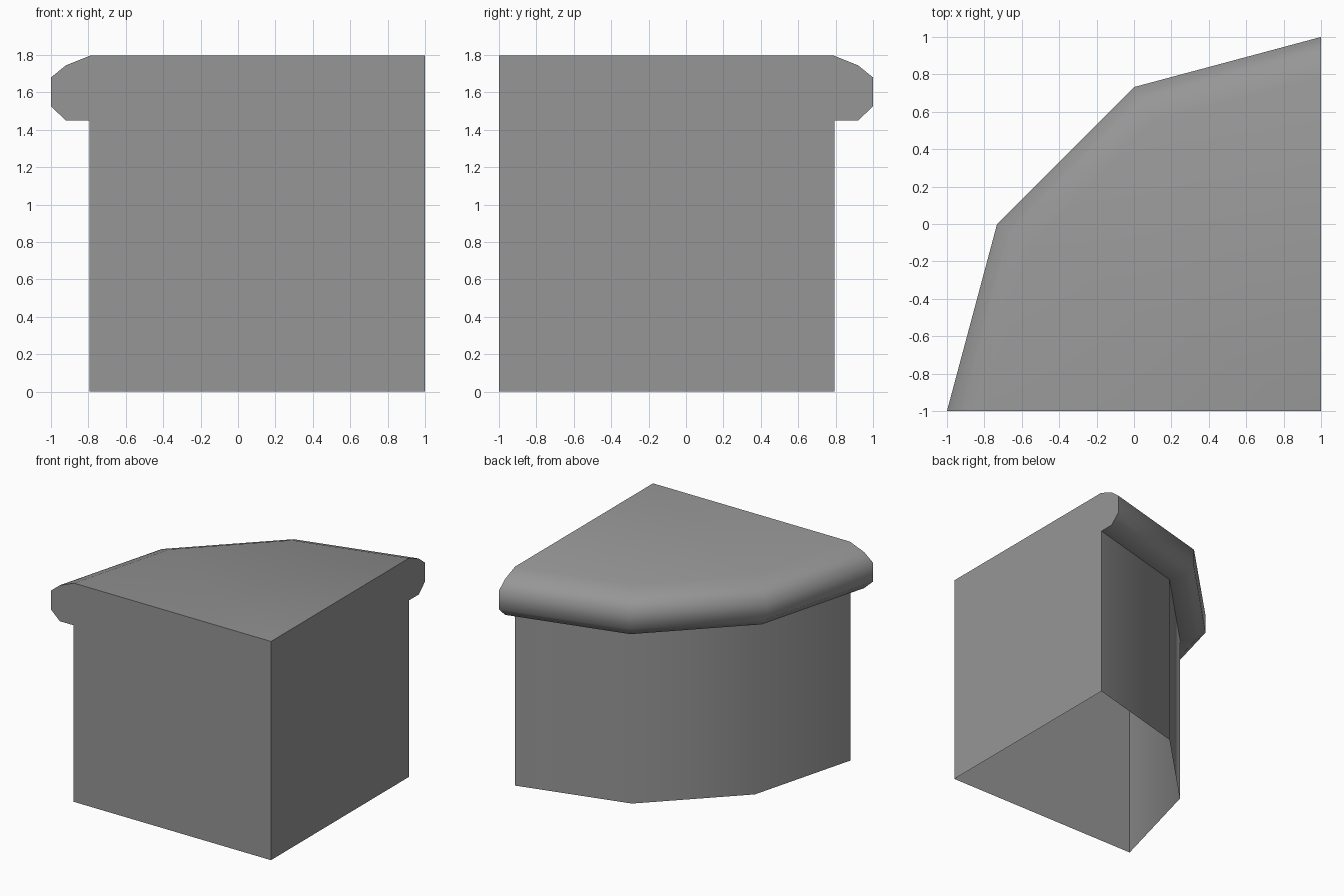
import bpy, bmesh
from math import radians
from mathutils import Vector, Matrix

cube = bpy.data.objects.get("Cube")
if cube:
    bpy.data.objects.remove(cube, do_unlink=True)

stone = bpy.data.materials.new("plain grey")
stone.use_nodes = True
GREY = (0.305, 0.305, 0.305, 1)
stone.diffuse_color = GREY
stone.node_tree.nodes["Principled BSDF"].inputs["Base Color"].default_value = GREY

# Wall, rounded lip and top, as (radius, height) from the square corner
CORNER = Vector((1, -1, 0))
PROFILE = [(1.795, 0), (1.795, 1.45), (1.92, 1.45), (2, 1.525), (2, 1.68),
           (1.92, 1.745), (1.79, 1.797), (0, 1.797)]

bm = bmesh.new()
verts = [bm.verts.new(CORNER + Vector((-r, 0, z))) for r, z in PROFILE]
edges = [bm.edges.new(pair) for pair in zip(verts, verts[1:])]

# Sweep a quarter turn in three flat steps; the underside stays open
bmesh.ops.spin(bm, geom=verts + edges, cent=CORNER, axis=(0, 0, -1),
               angle=radians(90), steps=3, use_duplicate=False)
bmesh.ops.remove_doubles(bm, verts=bm.verts, dist=0.0005)

# Two straight end walls meeting at the square corner
base = bm.verts.new(CORNER)


def vert_at(point):
    return min(bm.verts, key=lambda v: (v.co - point).length)


for turn in (0, -90):
    spin = Matrix.Rotation(radians(turn), 3, "Z")
    outline = [vert_at(CORNER + spin @ Vector((-r, 0, z))) for r, z in PROFILE]
    bm.faces.new(outline + [base])

bmesh.ops.recalc_face_normals(bm, faces=bm.faces)
# The shell is open below, so make sure it faces outward
top = max(bm.faces, key=lambda f: f.calc_center_median().z)
if top.normal.z < 0:
    bmesh.ops.reverse_faces(bm, faces=bm.faces)

mesh = bpy.data.meshes.new("rounded_corner_block")
bm.to_mesh(mesh)
bm.free()
mesh.materials.append(stone)
block = bpy.data.objects.new("rounded_corner_block", mesh)
bpy.context.collection.objects.link(block)

# Smooth the curved wall and lip, keep the square edges crisp
bpy.ops.object.select_all(action="DESELECT")
block.select_set(True)
bpy.context.view_layer.objects.active = block
bpy.ops.object.shade_smooth_by_angle(angle=radians(60))
